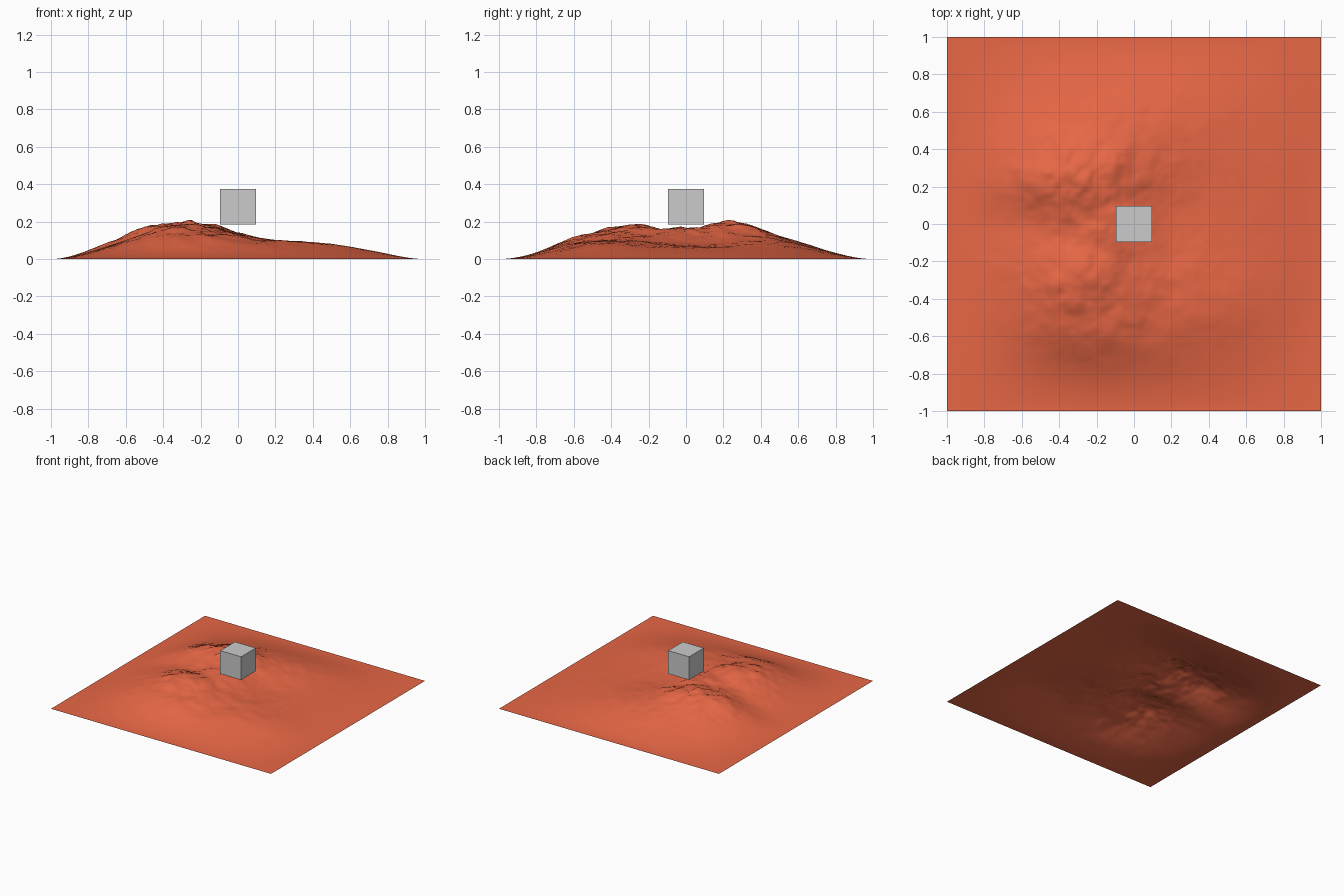
import bpy, bmesh, math
from mathutils import Vector, noise

if "Cube" in bpy.data.objects:
    bpy.data.objects.remove(bpy.data.objects["Cube"])

# Broad landforms: centre x, centre y, spread x, spread y, height
HILLS = [
    (-0.05, 0.00, 0.65, 0.65, 0.083),    # overall swell
    (-0.37, 0.22, 0.28, 0.18, 0.100),    # north peak
    (-0.25, 0.48, 0.30, 0.20, 0.040),    # north shoulder
    (-0.30, -0.33, 0.27, 0.22, 0.100),   # south ridge
    (-0.20, -0.62, 0.30, 0.13, 0.025),   # south shoulder
    (0.45, -0.42, 0.28, 0.20, 0.032),    # south-east spur
    (0.22, 0.50, 0.22, 0.20, 0.020),     # north-east spur
    (0.17, 0.05, 0.13, 0.22, -0.014),    # hollow east of the peaks
    (-0.13, 0.00, 0.12, 0.16, 0.022),    # saddle between peaks
    (-0.55, 0.02, 0.20, 0.09, -0.022),   # west valley
]


def terrain_height(x, y):
    h = sum(a * math.exp(-0.5 * (((x - cx) / sx) ** 2 + ((y - cy) / sy) ** 2))
            for cx, cy, sx, sy, a in HILLS)
    # crags get rougher with altitude
    n = noise.fractal(Vector((x * 5 + 7.3, y * 5 + 2.1, 0.4)), 0.75, 2.0, 5)
    h += 0.75 * h * h * n
    # fade to a flat border
    t = max(0.0, (1 - x ** 4) * (1 - y ** 4))
    return max(0.0, h * t * t * (3 - 2 * t))


def add_object(name, bm):
    mesh = bpy.data.meshes.new(name)
    bm.to_mesh(mesh)
    bm.free()
    ob = bpy.data.objects.new(name, mesh)
    bpy.context.collection.objects.link(ob)
    return ob


# Landscape sheet
bm = bmesh.new()
bmesh.ops.create_grid(bm, x_segments=127, y_segments=127, size=1.0)
for v in bm.verts:
    v.co.z = terrain_height(v.co.x, v.co.y)
for f in bm.faces:
    f.smooth = True
terrain = add_object("terrain", bm)
mat = bpy.data.materials.new("red_earth")
mat.diffuse_color = (0.8, 0.135, 0.06, 1.0)
mat.use_nodes = True
mat.node_tree.nodes["Principled BSDF"].inputs["Base Color"].default_value = mat.diffuse_color
terrain.data.materials.append(mat)

# Floating cube
bm = bmesh.new()
bmesh.ops.create_cube(bm, size=0.19)
cube = add_object("cube", bm)
cube.location = (0, 0, 0.279)
